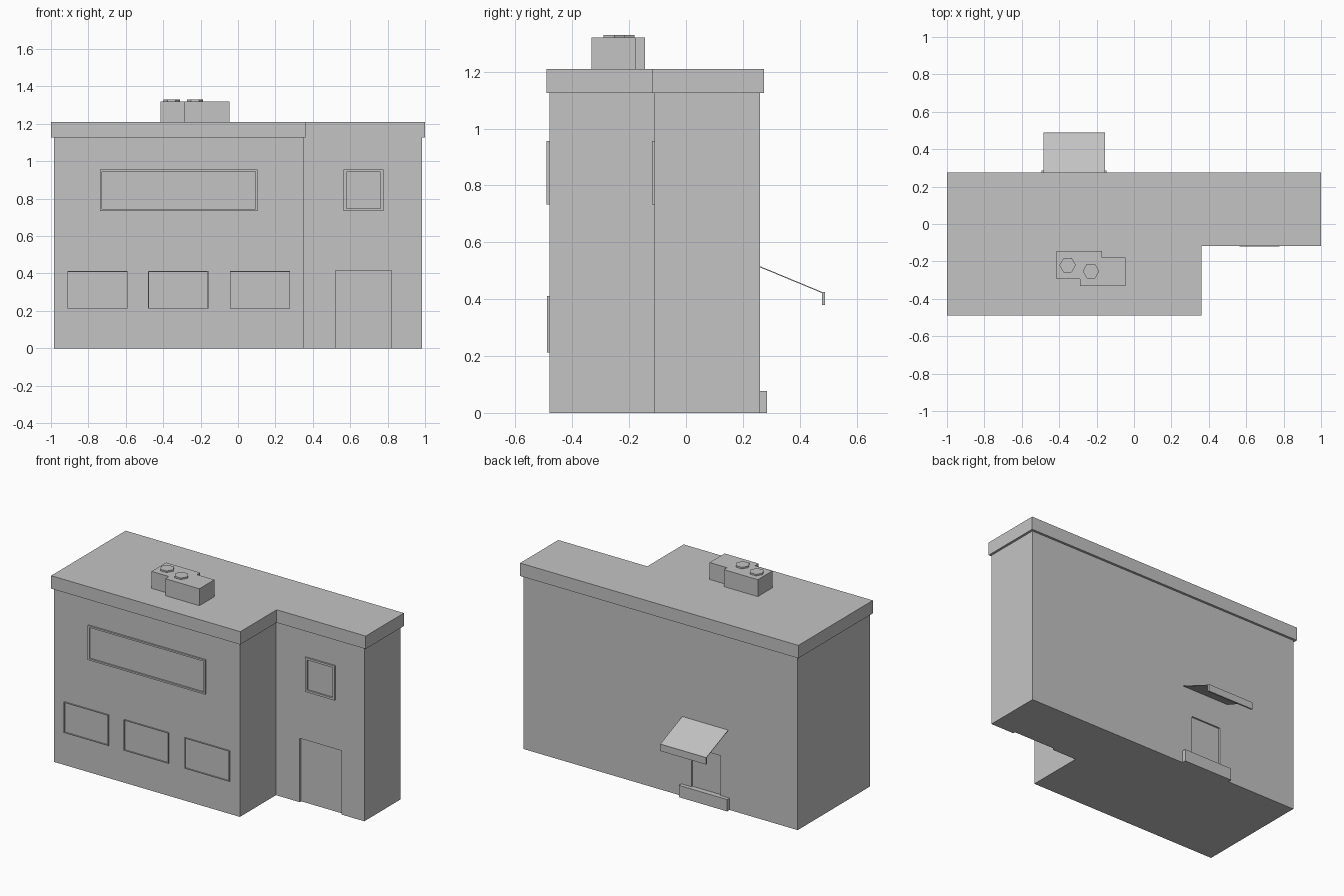
import bpy, bmesh, math

if "Cube" in bpy.data.objects:
    bpy.data.objects.remove(bpy.data.objects["Cube"])

grey = bpy.data.materials.new("plaster grey")
grey.diffuse_color = (0.55, 0.55, 0.55, 1)
grey.use_nodes = True
grey.node_tree.nodes["Principled BSDF"].inputs["Base Color"].default_value = grey.diffuse_color


def prism(name, outline, depth):
    """Closed solid: a 3D outline pushed along the depth vector."""
    bm = bmesh.new()
    base = bm.faces.new([bm.verts.new(p) for p in outline])
    ext = bmesh.ops.extrude_face_region(bm, geom=[base])
    top = [g for g in ext["geom"] if isinstance(g, bmesh.types.BMVert)]
    bmesh.ops.translate(bm, verts=top, vec=depth)
    bmesh.ops.recalc_face_normals(bm, faces=bm.faces)
    mesh = bpy.data.meshes.new(name)
    bm.to_mesh(mesh)
    bm.free()
    mesh.materials.append(grey)
    ob = bpy.data.objects.new(name, mesh)
    bpy.context.collection.objects.link(ob)
    return ob


def slab(name, plan, z0, z1):
    return prism(name, [(x, y, z0) for x, y in plan], (0, 0, z1 - z0))


def box(name, x0, x1, y0, y1, z0, z1):
    return slab(name, [(x0, y0), (x1, y0), (x1, y1), (x0, y1)], z0, z1)


def l_plan(x0, x1, y0, y1, step_x, step_y):
    return [(x0, y0), (step_x, y0), (step_x, step_y),
            (x1, step_y), (x1, y1), (x0, y1)]


def frame(name, x0, x1, z0, z1, wall_y, out, w):
    """Rectangular rim standing out from a front wall."""
    bm = bmesh.new()
    rings = []
    for y in (wall_y, wall_y - out):
        for i in (0, w):
            rings.append([bm.verts.new(p) for p in (
                (x0 + i, y, z0 + i), (x1 - i, y, z0 + i),
                (x1 - i, y, z1 - i), (x0 + i, y, z1 - i))])
    for a, b in ((0, 1), (1, 3), (3, 2), (2, 0)):
        for k in range(4):
            n = (k + 1) % 4
            bm.faces.new((rings[a][k], rings[a][n], rings[b][n], rings[b][k]))
    bmesh.ops.recalc_face_normals(bm, faces=bm.faces)
    mesh = bpy.data.meshes.new(name)
    bm.to_mesh(mesh)
    bm.free()
    mesh.materials.append(grey)
    bpy.context.collection.objects.link(bpy.data.objects.new(name, mesh))


# Walls and overhanging roof slab
walls = slab("walls", l_plan(-0.985, 0.985, -0.48, 0.26, 0.35, -0.11), 0, 1.13)
slab("roof", l_plan(-1, 1, -0.49, 0.275, 0.36, -0.117), 1.126, 1.21)

# Shallow door recesses cut into the front and back walls
for name, dims in (("front_door_cutter", (0.52, 0.82, -0.2, -0.095, -0.1, 0.415)),
                   ("back_door_cutter", (-0.43, -0.22, 0.25, 0.4, -0.1, 0.335))):
    cutter = box(name, *dims)
    cutter.hide_render = True
    cutter.hide_viewport = True
    mod = walls.modifiers.new(name, 'BOOLEAN')
    mod.operation = 'DIFFERENCE'
    mod.solver = 'EXACT'
    mod.object = cutter

# Upper window frames
frame("wide_window_frame", -0.737, 0.105, 0.733, 0.957, -0.48, 0.01, 0.011)
frame("small_window_frame", 0.565, 0.777, 0.733, 0.957, -0.11, 0.01, 0.014)

# Lower window rims
for i, x in enumerate((-0.912, -0.48, -0.043)):
    frame(f"lower_window_rim_{i + 1}", x, x + 0.321, 0.213, 0.412, -0.48, 0.009, 0.003)

# Chimney stack with hexagonal caps
slab("chimney", [(-0.415, -0.145), (-0.17, -0.145), (-0.17, -0.178), (-0.045, -0.178),
                 (-0.045, -0.332), (-0.29, -0.332), (-0.29, -0.295), (-0.415, -0.295)],
     1.2, 1.32)
for i, (cx, cy) in enumerate(((-0.355, -0.22), (-0.23, -0.252))):
    hexagon = [(cx + 0.044 * math.cos(k * math.pi / 3),
                cy + 0.044 * math.sin(k * math.pi / 3)) for k in range(6)]
    slab(f"chimney_cap_{i + 1}", hexagon, 1.315, 1.33)

# Back awning with front lip, and doorstep
AX0, AX1 = -0.485, -0.155
prism("awning", [(AX0, 0.258, 0.517), (AX0, 0.48, 0.425),
                 (AX0, 0.48, 0.421), (AX0, 0.258, 0.513)], (AX1 - AX0, 0, 0))
box("awning_lip", AX0, AX1, 0.479, 0.489, 0.38, 0.425)
box("doorstep", -0.495, -0.148, 0.25, 0.285, 0, 0.077)
